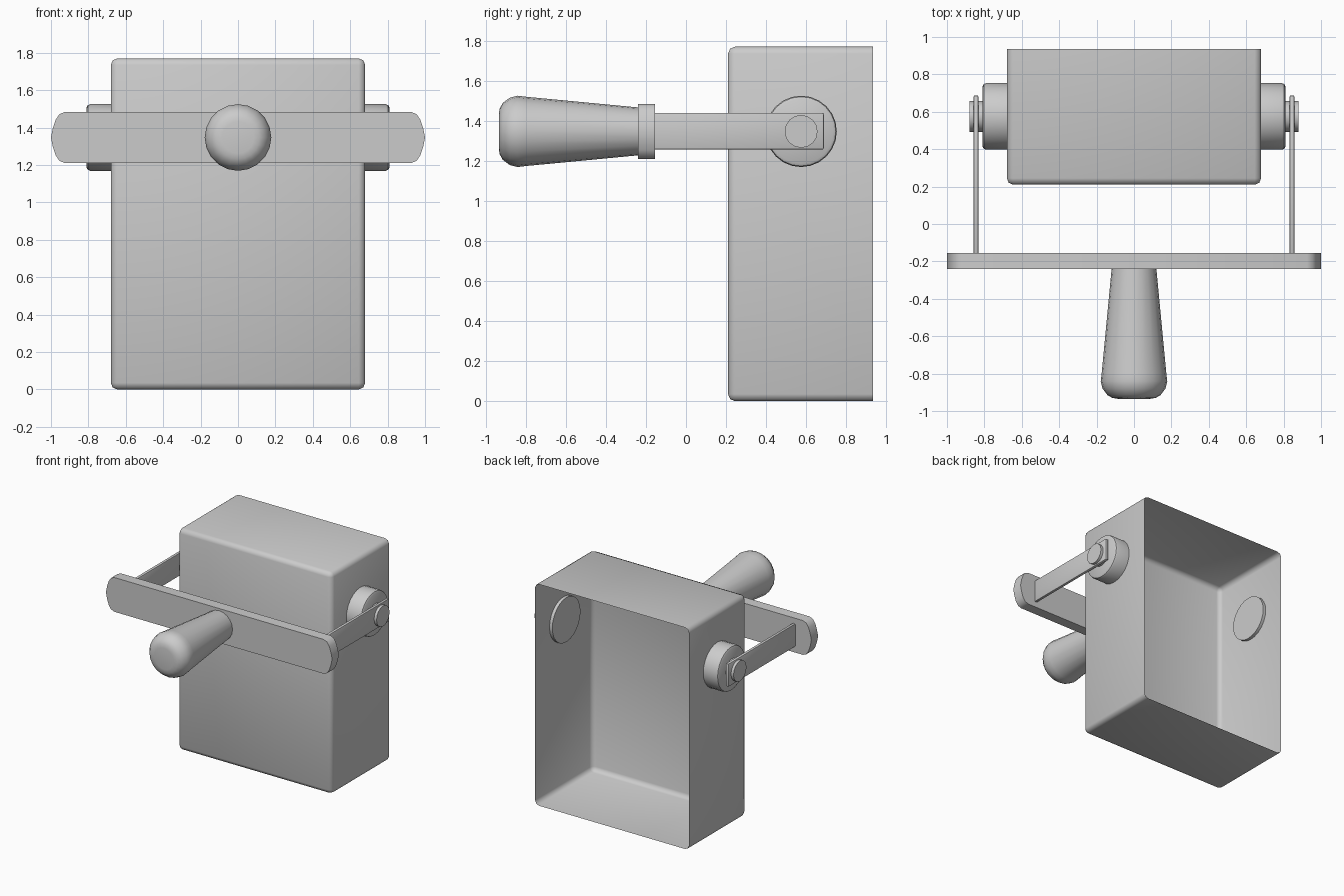
import bpy, bmesh, math
from mathutils import Matrix, Vector

if "Cube" in bpy.data.objects:
    bpy.data.objects.remove(bpy.data.objects["Cube"])

HUB_Y, HUB_Z = 0.575, 1.347


def finish(bm, name, angle=35):
    bmesh.ops.recalc_face_normals(bm, faces=bm.faces)
    me = bpy.data.meshes.new(name)
    bm.to_mesh(me)
    bm.free()
    ob = bpy.data.objects.new(name, me)
    bpy.context.collection.objects.link(ob)
    bpy.context.view_layer.objects.active = ob
    ob.select_set(True)
    bpy.ops.object.shade_smooth_by_angle(angle=math.radians(angle))
    ob.select_set(False)
    return ob


def box(bm, lo, hi):
    lo, hi = Vector(lo), Vector(hi)
    m = Matrix.Translation((lo + hi) / 2) @ Matrix.Diagonal((*(hi - lo), 1))
    bmesh.ops.create_cube(bm, size=1, matrix=m)


def lathe(name, profile, axis, centre, sides):
    """Turn (position, radius) pairs around the x or y axis, capping both ends."""
    bm = bmesh.new()
    rings = []
    for p, r in profile:
        ring = []
        for i in range(sides):
            a = math.tau * i / sides
            u, w = r * math.cos(a), r * math.sin(a)
            off = (p, u, w) if axis == 'x' else (u, p, w)
            ring.append(bm.verts.new(Vector(centre) + Vector(off)))
        rings.append(ring)
    for a, b in zip(rings, rings[1:]):
        for i in range(sides):
            j = (i + 1) % sides
            bm.faces.new((a[i], a[j], b[j], b[i]))
    bm.faces.new(rings[0])
    bm.faces.new(rings[-1])
    return finish(bm, name)


# Thin-walled case, open at the back, with rounded edges
bm = bmesh.new()
box(bm, (-0.68, 0.21, 0), (0.68, 0.935, 1.77))
back = [f for f in bm.faces if f.calc_center_median().y > 0.93]
bmesh.ops.delete(bm, geom=back, context='FACES_ONLY')
bmesh.ops.bevel(bm, geom=[e for e in bm.edges if not e.is_boundary],
                offset=0.035, segments=2, profile=0.5, affect='EDGES')
finish(bm, "case", 50)

for s, side in ((-1, "left"), (1, "right")):
    # Pivot hub, poking slightly through the case wall
    lathe(side + "_hub", [(s * 0.655, 0.178), (s * 0.79, 0.178),
                          (s * 0.803, 0.173), (s * 0.81, 0.16)],
          'x', (0, HUB_Y, HUB_Z), 24)
    # Pivot pin
    lathe(side + "_pin", [(s * 0.80, 0.082), (s * 0.88, 0.082)],
          'x', (0, HUB_Y, HUB_Z), 16)
    # Flat swing arm
    bm = bmesh.new()
    box(bm, (s * 0.845 - 0.013, -0.18, 1.256), (s * 0.845 + 0.013, 0.688, 1.44))
    bmesh.ops.bevel(bm, geom=list(bm.edges), offset=0.008, segments=2,
                    profile=0.5, affect='EDGES')
    finish(bm, side + "_arm")

# Cross bar with rounded ends
quarter = [(0.925, 0.137), (0.955, 0.125), (0.975, 0.095), (0.99, 0.05)]
right = quarter + [(1.0, 0)] + [(x, -z) for x, z in reversed(quarter)]
outline = right + [(-x, -z) for x, z in right]
bm = bmesh.new()
face = bm.faces.new([bm.verts.new((x, -0.24, HUB_Z + z)) for x, z in outline])
ext = bmesh.ops.extrude_face_region(bm, geom=[face])
bmesh.ops.translate(bm, vec=(0, 0.085, 0),
                    verts=[v for v in ext["geom"] if isinstance(v, bmesh.types.BMVert)])
finish(bm, "cross_bar")

# Tapered hand grip
lathe("grip", [(-0.20, 0.116), (-0.80, 0.173), (-0.84, 0.178), (-0.88, 0.168),
               (-0.915, 0.142), (-0.93, 0.115), (-0.935, 0.085)],
      'y', (0, 0, HUB_Z), 20)
